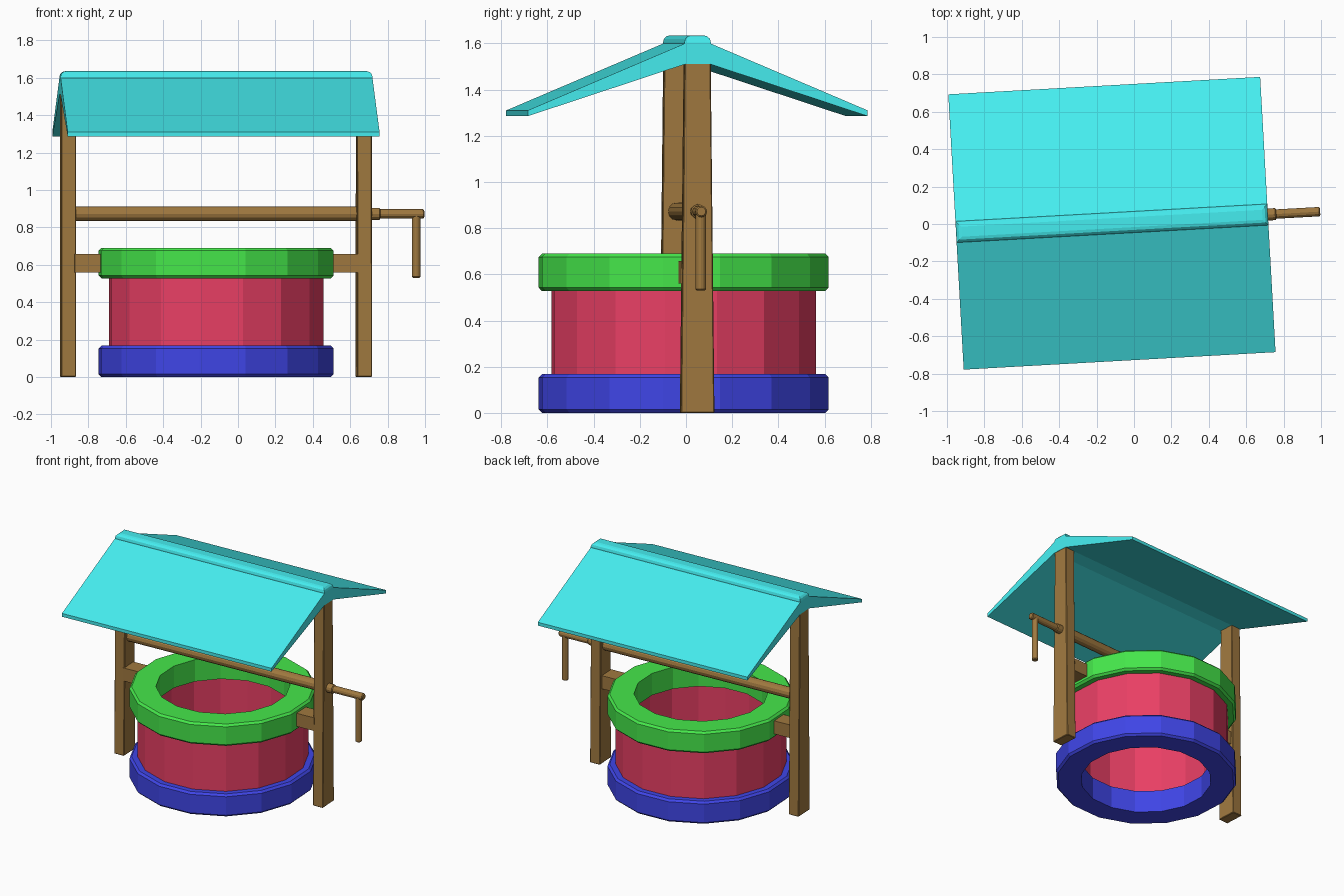
import bpy, bmesh
from math import pi, cos, sin, radians
from mathutils import Matrix, Vector

if "Cube" in bpy.data.objects:
    bpy.data.objects.remove(bpy.data.objects["Cube"])

# The whole well is turned slightly and shifted toward -x
PLACE = Matrix.Translation((-0.118, 0.004, 0)) @ Matrix.Rotation(radians(3.2), 4, 'Z')


def material(name, rgb):
    m = bpy.data.materials.new(name)
    m.diffuse_color = (*rgb, 1)
    m.use_nodes = True
    m.node_tree.nodes["Principled BSDF"].inputs["Base Color"].default_value = m.diffuse_color
    return m


ROOF = material("cyan", (0.06, 0.85, 0.87))
GREEN = material("green", (0.06, 0.80, 0.07))
RED = material("red", (0.82, 0.05, 0.13))
BLUE = material("blue", (0.05, 0.06, 0.80))
WOOD = material("brown", (0.35, 0.19, 0.05))


def finish(name, bm, mat):
    bmesh.ops.recalc_face_normals(bm, faces=bm.faces)
    bm.transform(PLACE)
    me = bpy.data.meshes.new(name)
    bm.to_mesh(me)
    bm.free()
    me.materials.append(mat)
    ob = bpy.data.objects.new(name, me)
    bpy.context.collection.objects.link(ob)
    return ob


def ring(name, ri, ro, z0, z1, mat, c=0.0, n=16):
    """Low-poly hollow ring with a chamfer c on its outer edges."""
    prof = [(ri, z0), (ro - c, z0), (ro, z0 + c), (ro, z1 - c), (ro - c, z1), (ri, z1)]
    if c == 0:
        prof = [(ri, z0), (ro, z0), (ro, z1), (ri, z1)]
    bm = bmesh.new()
    loops = []
    for i in range(n):
        a = 2 * pi * (i + 0.5) / n
        loops.append([bm.verts.new((r * cos(a), r * sin(a) - 0.014, z)) for r, z in prof])
    k = len(prof)
    for i in range(n):
        p, q = loops[i], loops[(i + 1) % n]
        for j in range(k):
            bm.faces.new((p[j], q[j], q[(j + 1) % k], p[(j + 1) % k]))
    finish(name, bm, mat)


def box(name, lo, hi, mat, top_y=1.0, bevel=0.0):
    """Box from corner to corner; top_y narrows the top in y."""
    lo, hi = Vector(lo), Vector(hi)
    mid, size = (lo + hi) / 2, hi - lo
    bm = bmesh.new()
    bmesh.ops.create_cube(bm, size=1)
    for v in bm.verts:
        if v.co.z > 0:
            v.co.y *= top_y
        v.co = mid + v.co * size
    if bevel:
        bmesh.ops.bevel(bm, geom=bm.edges[:], offset=bevel, segments=1, affect='EDGES')
    finish(name, bm, mat)


def rod(name, a, b, r, mat, n=12, bevel=0.0):
    a, b = Vector(a), Vector(b)
    d = b - a
    bm = bmesh.new()
    bmesh.ops.create_cone(bm, cap_ends=True, segments=n, radius1=r, radius2=r, depth=d.length)
    if bevel:
        rim = [e for e in bm.edges if abs(e.verts[0].co.z - e.verts[1].co.z) < 1e-5]
        bmesh.ops.bevel(bm, geom=rim, offset=bevel, segments=1, affect='EDGES')
    bm.transform(Matrix.Translation((a + b) / 2) @ d.to_track_quat('Z', 'Y').to_matrix().to_4x4())
    finish(name, bm, mat)


# Well body
ring("base_ring", 0.455, 0.634, 0.0, 0.168, BLUE, 0.015)
ring("well_wall", 0.475, 0.579, 0.16, 0.535, RED)
ring("rim_ring", 0.455, 0.634, 0.527, 0.69, GREEN, 0.015)

# Posts and the braces joining them to the rim
for side, s in (("left", -1), ("right", 1)):
    xs = sorted((s * 0.752, s * 0.832))
    box(side + "_post", (xs[0], -0.073, 0), (xs[1], 0.073, 1.52), WOOD, 0.78, 0.004)
    xs = sorted((s * 0.59, s * 0.76))
    box(side + "_brace", (xs[0], -0.072, 0.56), (xs[1], 0.048, 0.658), WOOD)

# Axle and crank
Z = 0.872
rod("axle", (-0.76, 0, Z), (0.76, 0, Z), 0.039, WOOD)
rod("axle_collar", (0.82, 0, Z), (0.88, 0, Z), 0.032, WOOD, bevel=0.006)
rod("crank_arm", (0.86, 0, Z), (1.115, 0, Z), 0.025, WOOD, bevel=0.006)
rod("crank_handle", (1.073, 0, 0.53), (1.073, 0, Z), 0.023, WOOD, bevel=0.006)

# Roof: gable profile extruded along x
half = [(0.737, 1.285), (0.737, 1.31), (0.055, 1.60)]
prof = [(0.055, 1.51)] + half + [(-y, z) for y, z in reversed(half)] + [(-0.055, 1.51)]
bm = bmesh.new()
face = bm.faces.new([bm.verts.new((-0.835, y, z)) for y, z in prof])
out = bmesh.ops.extrude_face_region(bm, geom=[face])
new = [g for g in out["geom"] if isinstance(g, bmesh.types.BMVert)]
bmesh.ops.translate(bm, verts=new, vec=(1.67, 0, 0))
if not face.is_valid or len([f for f in bm.faces if len(f.verts) == len(prof)]) < 2:
    bm.faces.new([v for v in bm.verts if v.co.x < 0])
finish("roof", bm, ROOF)

# Ridge cap with rounded upper edges
bm = bmesh.new()
bmesh.ops.create_cube(bm, size=1)
for v in bm.verts:
    v.co = Vector((v.co.x * 1.67, v.co.y * 0.114, 1.5925 + v.co.z * 0.085))
top = [e for e in bm.edges if all(v.co.z > 1.6 for v in e.verts)]
bmesh.ops.bevel(bm, geom=top, offset=0.03, segments=3, profile=0.5, affect='EDGES')
finish("ridge_cap", bm, ROOF)
